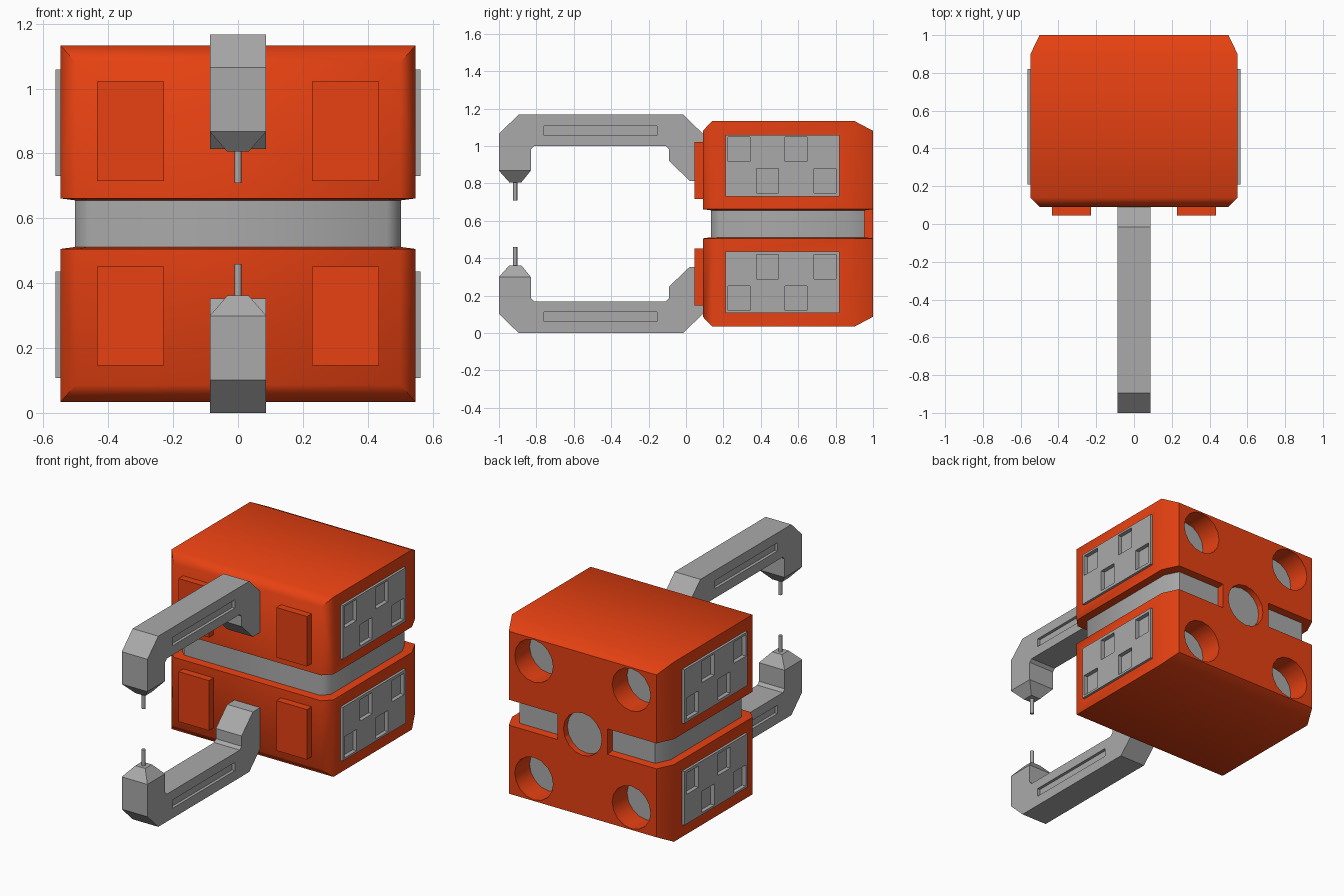
import bpy, bmesh, math
from mathutils import Matrix

if "Cube" in bpy.data.objects:
    bpy.data.objects.remove(bpy.data.objects["Cube"])

MID = 0.5835  # the model is symmetric about this height; all z below are relative to it


def material(name, rgb):
    m = bpy.data.materials.new(name)
    m.diffuse_color = (*rgb, 1)
    m.use_nodes = True
    m.node_tree.nodes["Principled BSDF"].inputs["Base Color"].default_value = m.diffuse_color
    return m


ORANGE = material("orange_red", (0.80, 0.053, 0.006))
GREY = material("mid_grey", (0.40, 0.40, 0.40))


def add(name, bm, mat):
    bmesh.ops.recalc_face_normals(bm, faces=bm.faces)
    me = bpy.data.meshes.new(name)
    bm.to_mesh(me)
    bm.free()
    ob = bpy.data.objects.new(name, me)
    ob.location.z = MID
    me.materials.append(mat)
    bpy.context.collection.objects.link(ob)
    return ob


def box(name, x, y, z, mat):
    bm = bmesh.new()
    bmesh.ops.create_cube(bm, size=1)
    for v in bm.verts:
        for i, (a, b) in enumerate((x, y, z)):
            v.co[i] = a if v.co[i] < 0 else b
    return add(name, bm, mat)


def rod(name, r, centre, length, mat, axis='Y', sides=16):
    bm = bmesh.new()
    rot = Matrix.Rotation(math.pi / 2, 4, 'X') if axis == 'Y' else Matrix()
    bmesh.ops.create_cone(bm, cap_ends=True, segments=sides, radius1=r, radius2=r,
                          depth=length, matrix=Matrix.Translation(centre) @ rot)
    return add(name, bm, mat)


def hull(name, pts, mat):
    bm = bmesh.new()
    for p in pts:
        bm.verts.new(p)
    bmesh.ops.convex_hull(bm, input=bm.verts)
    bmesh.ops.dissolve_limit(bm, angle_limit=0.01, verts=bm.verts, edges=bm.edges)
    return add(name, bm, mat)


def activate(ob):
    bpy.ops.object.select_all(action='DESELECT')
    ob.select_set(True)
    bpy.context.view_layer.objects.active = ob


def cut(ob, cutters):
    for c in cutters:
        m = ob.modifiers.new("cut", 'BOOLEAN')
        m.operation, m.solver, m.object = 'DIFFERENCE', 'EXACT', c
        activate(ob)
        bpy.ops.object.modifier_apply(modifier=m.name)
        bpy.data.objects.remove(c)


def mirror(ob, x=False, z=True):
    m = ob.modifiers.new("mirror", 'MIRROR')
    m.use_axis = (x, False, z)
    m.use_mirror_merge = False


def smooth(ob, deg):
    activate(ob)
    bpy.ops.object.shade_smooth_by_angle(angle=math.radians(deg))


def both(pts):
    return [(s * x, y, z) for x, y, z in pts for s in (1, -1)]


# Housing half: chamfered block with a slightly flared lip at the slot
plan = [(0.5, 0.09), (0.548, 0.14), (0.548, 0.9), (0.5, 1.0)]
core_plan = [(0.46, 0.135), (0.503, 0.18), (0.503, 0.87), (0.46, 0.955)]
tops = [0.497, 0.55, 0.55, 0.497]
housing = hull("housing_half", both(
    [(x, y, t) for (x, y), t in zip(plan, tops)] +
    [(x, y, 0.078) for x, y in plan] +
    [(x, y, 0.072) for x, y in core_plan]), ORANGE)

# Round sockets in the back, and recesses for the side panels
R, HX, HZ = 0.13, 0.33, 0.36
cut(housing,
    [rod("cutter", R, (s * HX, 0.95, HZ), 0.2, ORANGE) for s in (1, -1)] +
    [rod("cutter", R, (0, 1.01, 0), 0.1, ORANGE)] +
    [box("cutter", sorted((s * 0.52, s * 0.6)), (0.215, 0.815), (0.152, 0.471), ORANGE)
     for s in (1, -1)])
smooth(housing, 50)
mirror(housing)

socket = rod("socket_floor", R + 0.004, (HX, 0.846, HZ), 0.02, GREY)
mirror(socket, x=True)

# Grey core seen through the slot
core = hull("core_band", both([(x, y, z) for x, y in core_plan for z in (-0.1, 0.1)]), GREY)
smooth(core, 50)

# Bridge across the back slot with the centre socket
bridge = box("back_bridge", (-0.17, 0.17), (0.94, 1.0), (-0.078, 0.078), ORANGE)
cut(bridge, [rod("cutter", R, (0, 1.01, 0), 0.1, ORANGE)])
rod("centre_socket_floor", R + 0.004, (0, 0.953, 0), 0.018, GREY)

# Side panels with four square pockets each
panel = box("side_panel", (0.51, 0.563), (0.21, 0.82), (0.147, 0.476), GREY)
cut(panel, [box("cutter", (0.538, 0.6), (y, y + 0.117), (z, z + 0.13), GREY)
            for y, z in ((0.225, 0.333), (0.53, 0.333), (0.377, 0.165), (0.684, 0.165))])
mirror(panel, x=True)

# Raised front pads
pad = box("front_pad", (0.228, 0.435), (0.045, 0.12), (0.132, 0.438), ORANGE)
mirror(pad, x=True)

# Arm: side profile extruded in x, with grooves on both flanks
W = 0.087
profile = [(0.12, 0.455), (0.09, 0.482), (-0.015, 0.5835), (-0.895, 0.5835), (-1.0, 0.482),
           (-1.0, 0.284), (-0.83, 0.284), (-0.83, 0.398), (-0.813, 0.415), (-0.107, 0.415),
           (-0.09, 0.398), (-0.09, 0.335), (0.02, 0.23), (0.12, 0.23)]
bm = bmesh.new()
face = bm.faces.new([bm.verts.new((-W, y, z)) for y, z in profile])
ext = bmesh.ops.extrude_face_region(bm, geom=[face])
bmesh.ops.translate(bm, vec=(2 * W, 0, 0),
                    verts=[g for g in ext["geom"] if isinstance(g, bmesh.types.BMVert)])
arm = add("arm", bm, GREY)
cut(arm, [box("cutter", sorted((s * (W - 0.018), s * 0.2)), (-0.76, -0.155), (0.472, 0.523), GREY)
          for s in (1, -1)])
mirror(arm)

# Tapered electrode holder and thin pin
tip = hull("arm_tip", both([(W, -1.0, 0.284), (W, -0.83, 0.284),
                            (0.033, -0.945, 0.222), (0.033, -0.88, 0.222)]), GREY)
mirror(tip)
pin = rod("tip_pin", 0.011, (0, -0.913, 0.18), 0.11, GREY, axis='Z', sides=12)
smooth(pin, 40)
mirror(pin)
